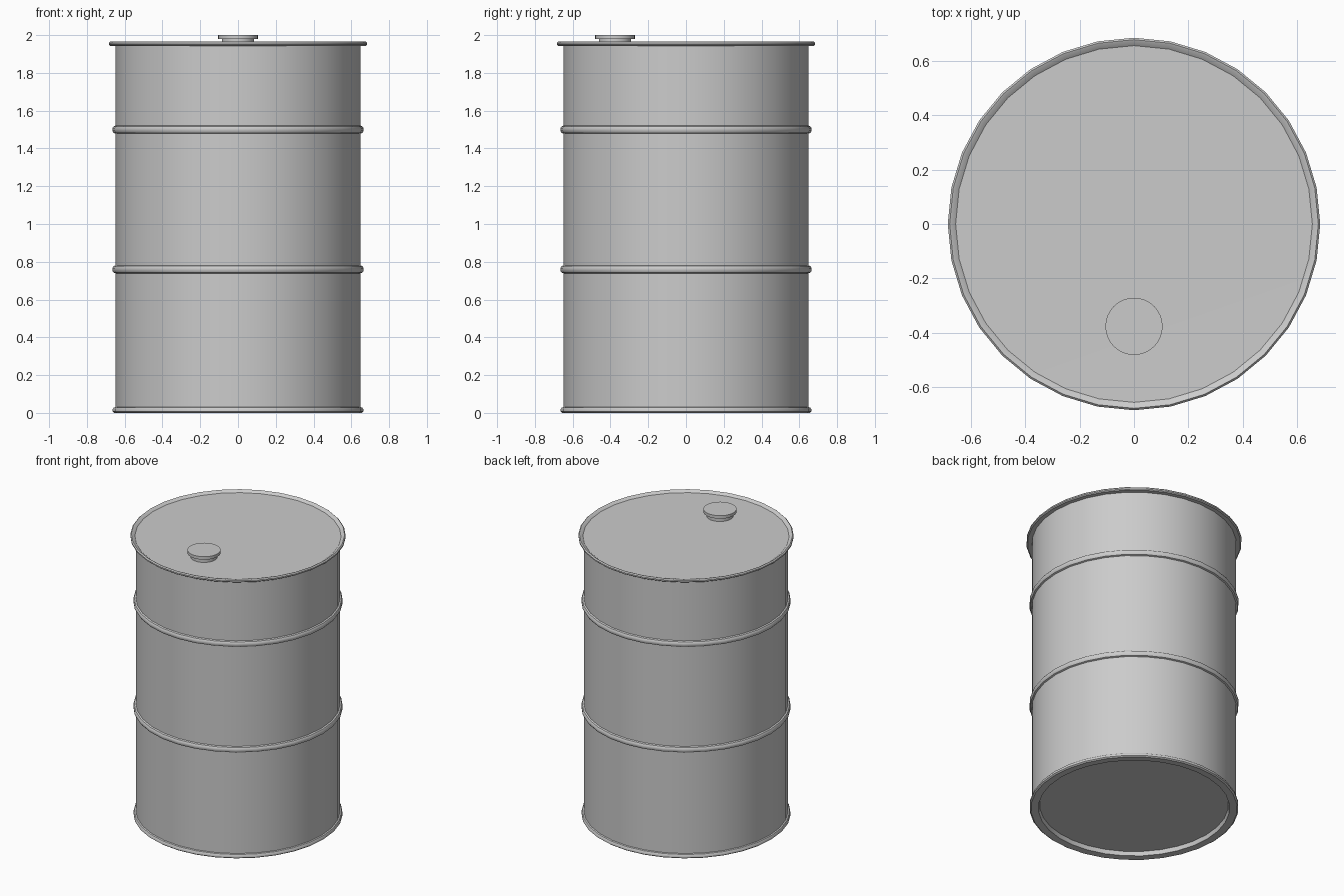
import bpy, bmesh, math

if "Cube" in bpy.data.objects:
    bpy.data.objects.remove(bpy.data.objects["Cube"])

SIDES = 32


def lathe(name, profile, center=(0, 0), angle=35):
    """Revolve an (r, z) profile around z; radius 0 becomes a pole."""
    bm = bmesh.new()
    verts = [bm.verts.new((r, 0, z)) for r, z in profile]
    edges = [bm.edges.new(pair) for pair in zip(verts, verts[1:])]
    bmesh.ops.spin(bm, geom=verts + edges, cent=(0, 0, 0), axis=(0, 0, 1),
                   angle=math.tau, steps=SIDES, use_duplicate=False)
    bmesh.ops.remove_doubles(bm, verts=bm.verts, dist=0.0005)
    bmesh.ops.recalc_face_normals(bm, faces=bm.faces)
    mesh = bpy.data.meshes.new(name)
    bm.to_mesh(mesh)
    bm.free()
    obj = bpy.data.objects.new(name, mesh)
    obj.location = (center[0], center[1], 0)
    bpy.context.collection.objects.link(obj)
    bpy.ops.object.select_all(action='DESELECT')
    bpy.context.view_layer.objects.active = obj
    obj.select_set(True)
    bpy.ops.object.shade_smooth_by_angle(angle=math.radians(angle))
    return obj


R = 0.649


def rib(z):
    # Rounded bead standing out from the wall
    return [(R, z - 0.021), (R + 0.010, z - 0.017), (R + 0.016, z - 0.007),
            (R + 0.016, z + 0.007), (R + 0.010, z + 0.017), (R, z + 0.021)]


# Drum: recessed base, foot ring, ribbed wall, rolled rim and sunken lid
base = [(0, 0.03), (0.60, 0.03), (0.607, 0.002), (0.655, 0.0),
        (0.664, 0.007), (0.664, 0.018), (0.658, 0.028), (R, 0.031)]
top = [(R, 1.943), (0.677, 1.943), (0.684, 1.949), (0.684, 1.958),
       (0.677, 1.965), (0.671, 1.963), (0.655, 1.951), (0, 1.949)]
lathe("drum_body", base + rib(0.76) + rib(1.50) + top)

# Filler cap on a narrower neck
lathe("filler_cap", [(0.085, 1.948), (0.085, 1.979), (0.105, 1.979),
                     (0.105, 2.0), (0, 2.0)], center=(0, -0.376))
